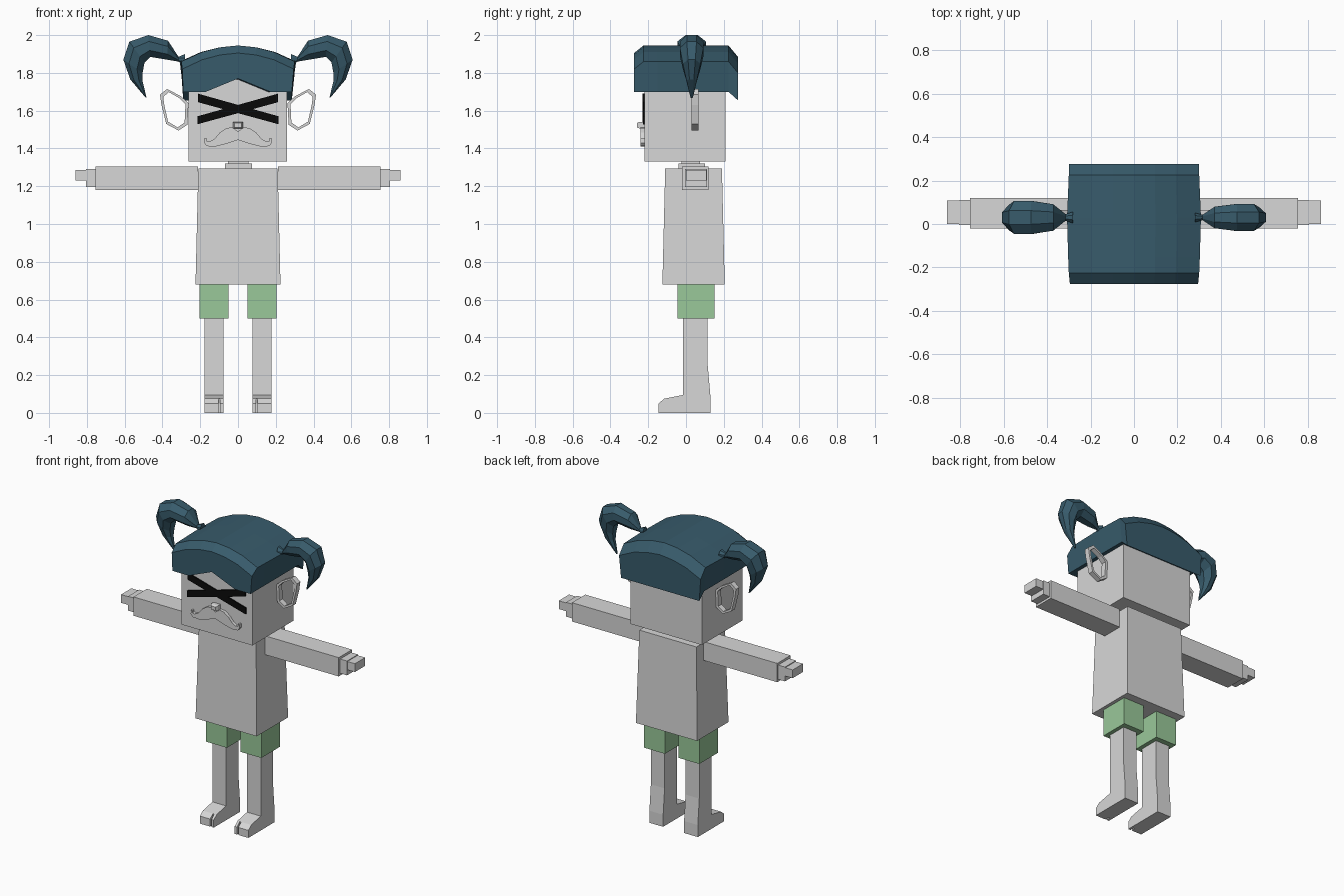
import bpy, bmesh, math
from mathutils import Vector

if "Cube" in bpy.data.objects:
    bpy.data.objects.remove(bpy.data.objects["Cube"], do_unlink=True)


def material(name, r, g, b):
    m = bpy.data.materials.new(name)
    m.use_nodes = True
    m.diffuse_color = (r, g, b, 1)
    m.node_tree.nodes["Principled BSDF"].inputs["Base Color"].default_value = (r, g, b, 1)
    return m


GREY = material("light grey", 0.68, 0.68, 0.68)
GREEN = material("soft green", 0.32, 0.58, 0.32)
TEAL = material("dark teal", 0.039, 0.105, 0.148)
BLACK = material("black", 0.003, 0.003, 0.003)


def loft(name, sections, mat, closed=False):
    """Skin a row of equal-length rings; closed joins the last to the first."""
    bm = bmesh.new()
    rings = [[bm.verts.new(p) for p in s] for s in sections]
    pairs = list(zip(rings, rings[1:]))
    if closed:
        pairs.append((rings[-1], rings[0]))
    else:
        bm.faces.new(rings[0])
        bm.faces.new(rings[-1])
    n = len(rings[0])
    for a, b in pairs:
        for i in range(n):
            j = (i + 1) % n
            bm.faces.new((a[i], a[j], b[j], b[i]))
    bmesh.ops.recalc_face_normals(bm, faces=bm.faces)
    mesh = bpy.data.meshes.new(name)
    bm.to_mesh(mesh)
    bm.free()
    mesh.materials.append(mat)
    ob = bpy.data.objects.new(name, mesh)
    bpy.context.collection.objects.link(ob)
    return ob


def rect(x0, x1, y0, y1, z):
    return [(x0, y0, z), (x1, y0, z), (x1, y1, z), (x0, y1, z)]


def box(name, x, y, z, mat=GREY):
    return loft(name, [rect(*x, *y, z[0]), rect(*x, *y, z[1])], mat)


def prism_y(name, pts, y0, y1, mat):
    return loft(name, [[(x, y, z) for x, z in pts] for y in (y0, y1)], mat)


def prism_x(name, pts, x0, x1, mat):
    return loft(name, [[(x, y, z) for y, z in pts] for x in (x0, x1)], mat)


# Body and head
loft("torso", [rect(-.225, .225, -.125, .205, .68), rect(-.21, .21, -.11, .19, 1.295)], GREY)
box("neck_base", (-.07, .075), (-.04, .10), (1.28, 1.32))
box("neck", (-.052, .055), (-.025, .075), (1.31, 1.34))
box("head", (-.263, .26), (-.22, .21), (1.33, 1.83))

# Face
loft("nose", [[(x, y, z) for x, z in ((-w, 1.523 - h), (w, 1.523 - h), (w, 1.523 + h), (-w, 1.523 + h))]
              for y, w, h in ((-.215, .026, .018), (-.245, .026, .018), (-.26, .018, .012))], GREY)
for s, side in ((1, "left"), (-1, "right")):
    bar = [(-.212, 1.645), (-.212, 1.69), (.215, 1.57), (.215, 1.528)]
    prism_y(f"eye_bar_{side}", [(s * x, z) for x, z in bar], -.2285 + .0005 * s, -.2195, BLACK)
half = [(.03, 1.512), (.06, 1.508), (.095, 1.485), (.125, 1.45), (.15, 1.437), (.168, 1.44),
        (.168, 1.455), (.178, 1.455), (.18, 1.43), (.165, 1.412), (.12, 1.41), (.06, 1.425)]
outline = [(0, 1.49)] + half + [(0, 1.445)] + [(-x, z) for x, z in reversed(half)]
prism_y("moustache", outline, -.24, -.219, GREY)

# Hair cap: arched sections from front to back
arch = [(-1, .0), (-.64, .05), (-.32, .075), (0, .085), (.32, .075), (.64, .05), (1, 0)]


def cap_section(y, w, side_z, low, notch):
    top = [(w * u, y, side_z + h) for u, h in arch]
    return top + [(.285, y, low), (.17, y, low), (0, y, low + notch), (-.17, y, low), (-.29, y, low)]


loft("hair_cap", [
    cap_section(-.275, .295, 1.82, 1.70, .07),
    cap_section(-.225, .30, 1.86, 1.70, .07),
    cap_section(-.15, .303, 1.86, 1.70, 0),
    cap_section(.03, .308, 1.86, 1.70, 0),
    cap_section(.225, .30, 1.86, 1.70, 0),
    cap_section(.275, .30, 1.80, 1.655, 0)], TEAL)

# Pigtails: outer point, inner point, width factor along the curl
tail = [((.28, 1.90), (.28, 1.83), .35),
        ((.315, 1.885), (.315, 1.86), .2),
        ((.37, 1.97), (.375, 1.87), .8),
        ((.475, 2.0), (.465, 1.885), 1),
        ((.575, 1.965), (.495, 1.855), 1),
        ((.607, 1.87), (.505, 1.80), .75),
        ((.57, 1.765), (.505, 1.755), .45),
        ((.49, 1.67), (.484, 1.668), .1)]


def tail_ring(outer, inner, width, s):
    o, i = Vector(outer), Vector(inner)
    mid, arm = (o + i) / 2, (o - i) / 2
    ring = []
    for k in range(8):
        a = math.radians(22.5 + 45 * k)
        p = mid + arm * (math.cos(a) / math.cos(math.pi / 8))
        ring.append((s * p.x, .03 + width * math.sin(a) / math.cos(math.pi / 8), p.y))
    return ring


ear = [(.262, 1.64), (.30, 1.675), (.375, 1.715), (.413, 1.685), (.405, 1.63), (.38, 1.53), (.315, 1.495), (.268, 1.525)]
leg = [(-.015, .52), (.115, .52), (.115, .25), (.13, .08), (.13, 0), (-.115, 0), (-.115, .075), (-.015, .095)]
toe = [(-.11, 0), (-.11, .0755), (-.115, .075), (-.145, .05), (-.145, 0)]

for s, side in ((1, "left"), (-1, "right")):
    def xs(a, b):
        return (s * a, s * b) if s > 0 else (-b, -a)

    girth = .062 if s > 0 else .076
    loft(f"pigtail_{side}", [tail_ring(o, i, w * girth, s) for o, i, w in tail], TEAL)

    # Open ring ear
    cx, cz = .335, 1.605
    rings = []
    for x, z in ear:
        ix, iz = cx + (x - cx) * .78, cz + (z - cz) * .85
        rings.append([(s * x, .03, z), (s * x, .065, z), (s * ix, .065, iz), (s * ix, .03, iz)])
    loft(f"ear_{side}", rings, GREY, closed=True)

    # Arm and hand
    box(f"arm_{side}", xs(.213, .755), (-.02, .12), (1.18, 1.305))
    box(f"palm_{side}", xs(.75, .805), (-.005, .11), (1.195, 1.29))
    box(f"fingers_{side}", xs(.80, .86), (0, .108), (1.23, 1.285))

    # Shorts, leg and toes
    box(f"shorts_{side}", xs(.05, .203), (-.045, .15), (.50, .69), GREEN)
    prism_x(f"leg_{side}", leg, *xs(.077, .178), GREY)
    prism_x(f"big_toe_{side}", toe, *xs(.077, .094), GREY)
    prism_x(f"toes_{side}", toe, *xs(.104, .178), GREY)
